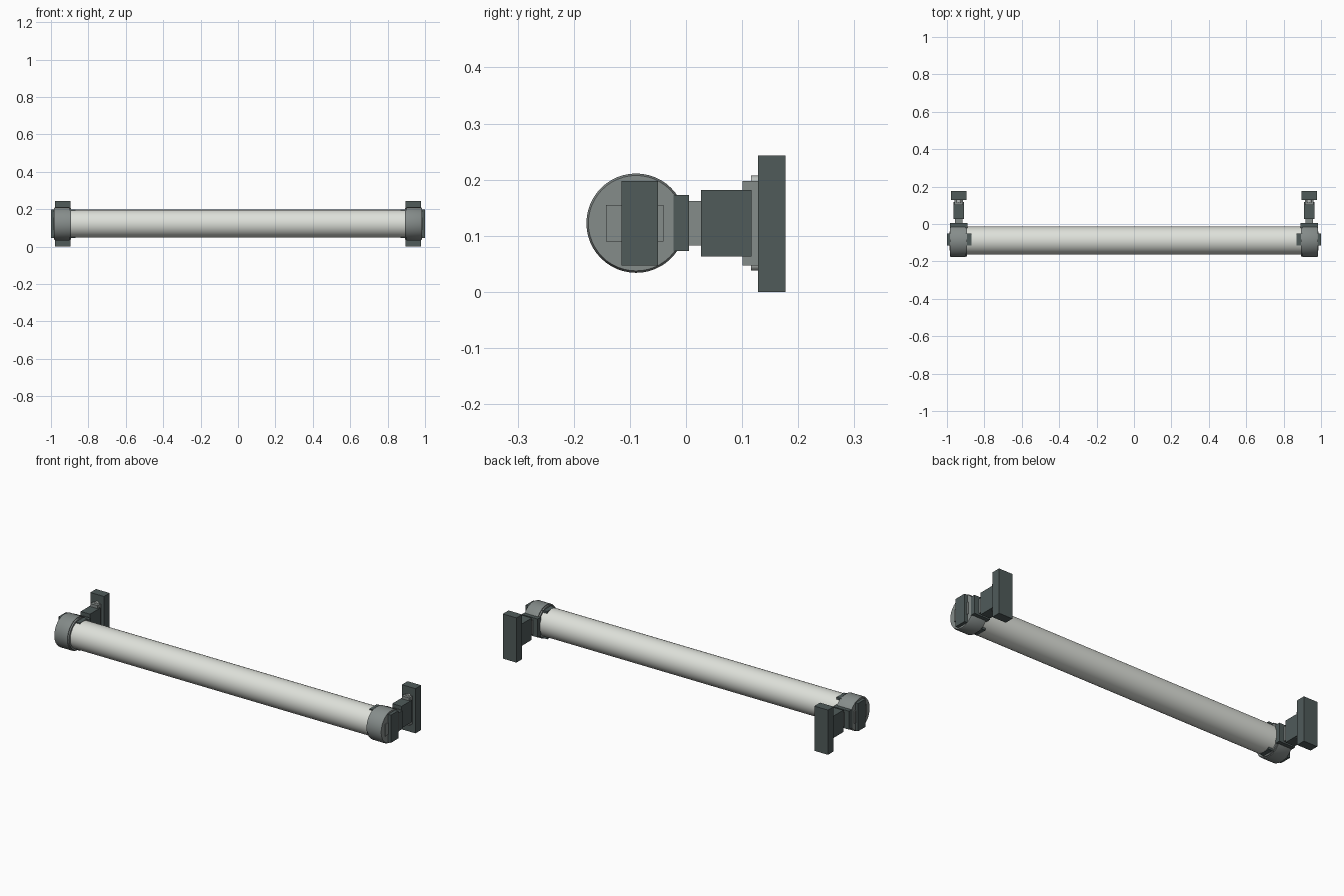
import bpy, bmesh, math
from mathutils import Matrix

if "Cube" in bpy.data.objects:
    bpy.data.objects.remove(bpy.data.objects["Cube"])

AXIS_Y, AXIS_Z = -0.089, 0.1225   # centre line of the tube
MID = 0.937                       # centre of each bracket along x


def material(name, rgb):
    m = bpy.data.materials.new(name)
    m.diffuse_color = (*rgb, 1)
    m.use_nodes = True
    m.node_tree.nodes["Principled BSDF"].inputs["Base Color"].default_value = m.diffuse_color
    return m


DARK = material("dark slate", (0.080, 0.104, 0.102))
GREY = material("mid grey", (0.235, 0.262, 0.255))
PALE = material("pale metal", (0.50, 0.53, 0.51))
WHITE = material("off white", (0.73, 0.75, 0.70))


def finish(name, bm, mat, smooth=False):
    bmesh.ops.recalc_face_normals(bm, faces=bm.faces)
    me = bpy.data.meshes.new(name)
    bm.to_mesh(me)
    bm.free()
    me.materials.append(mat)
    ob = bpy.data.objects.new(name, me)
    bpy.context.collection.objects.link(ob)
    if smooth:
        bpy.ops.object.select_all(action='DESELECT')
        ob.select_set(True)
        bpy.context.view_layer.objects.active = ob
        bpy.ops.object.shade_smooth_by_angle(angle=math.radians(30))
    return ob


def box(name, x, y, z, mat):
    """Box given by its (min, max) range on each axis."""
    bm = bmesh.new()
    size = [r[1] - r[0] for r in (x, y, z)]
    mid = [(r[0] + r[1]) / 2 for r in (x, y, z)]
    bmesh.ops.create_cube(bm, size=1, matrix=Matrix.Translation(mid) @ Matrix.Diagonal((*size, 1)))
    return finish(name, bm, mat)


def lathe_x(name, profile, mat, n=48):
    """Closed solid of revolution about the tube axis from (x, radius) points."""
    bm = bmesh.new()
    rings = [[bm.verts.new((x, AXIS_Y + r * math.cos(2 * math.pi * i / n),
                            AXIS_Z + r * math.sin(2 * math.pi * i / n))) for i in range(n)]
             for x, r in profile]
    for a, b in zip(rings, rings[1:]):
        for i in range(n):
            j = (i + 1) % n
            bm.faces.new((a[i], a[j], b[j], b[i]))
    bm.faces.new(rings[0])
    bm.faces.new(rings[-1])
    return finish(name, bm, mat, True)


def screw(name, x, z):
    bm = bmesh.new()
    bmesh.ops.create_cone(bm, cap_ends=True, segments=16, radius1=0.012, radius2=0.012, depth=0.013,
                          matrix=Matrix.Translation((x, 0.1225, z)) @ Matrix.Rotation(math.pi / 2, 4, 'X'))
    return finish(name, bm, PALE, True)


# Long glowing tube
lathe_x("tube", [(-0.94, 0.075), (0.94, 0.075)], WHITE)

for side, s in (("left", -1), ("right", 1)):
    def span(half, c=MID):
        return tuple(sorted((s * (c - half), s * (c + half))))

    # End cap with stepped inner lip and chamfered outer rim
    lathe_x(side + "_cap", [(s * x, r) for x, r in (
        (0.894, 0.084), (0.902, 0.084), (0.902, 0.0885), (0.976, 0.0885), (0.983, 0.085))], GREY)
    # Bar through the cap, and the small raised pad beside it
    box(side + "_end_bar", span(0.065, 0.935), (-0.115, -0.050), (0.047, 0.198), DARK)
    box(side + "_end_pad", span(0.045, 0.942), (-0.143, -0.040), (0.090, 0.155), GREY)
    # Bracket running back to the wall
    box(side + "_saddle", span(0.048), (-0.022, 0.005), (0.073, 0.173), DARK)
    box(side + "_neck", span(0.020), (0.0, 0.030), (0.083, 0.162), GREY)
    box(side + "_arm", span(0.028), (0.027, 0.117), (0.063, 0.182), DARK)
    box(side + "_flange", span(0.022), (0.101, 0.130), (0.047, 0.198), GREY)
    box(side + "_wall_plate", span(0.041), (0.128, 0.177), (0.0, 0.243), DARK)
    for label, z in (("upper", 0.195), ("lower", 0.050)):
        screw(f"{side}_{label}_screw", s * MID, z)
